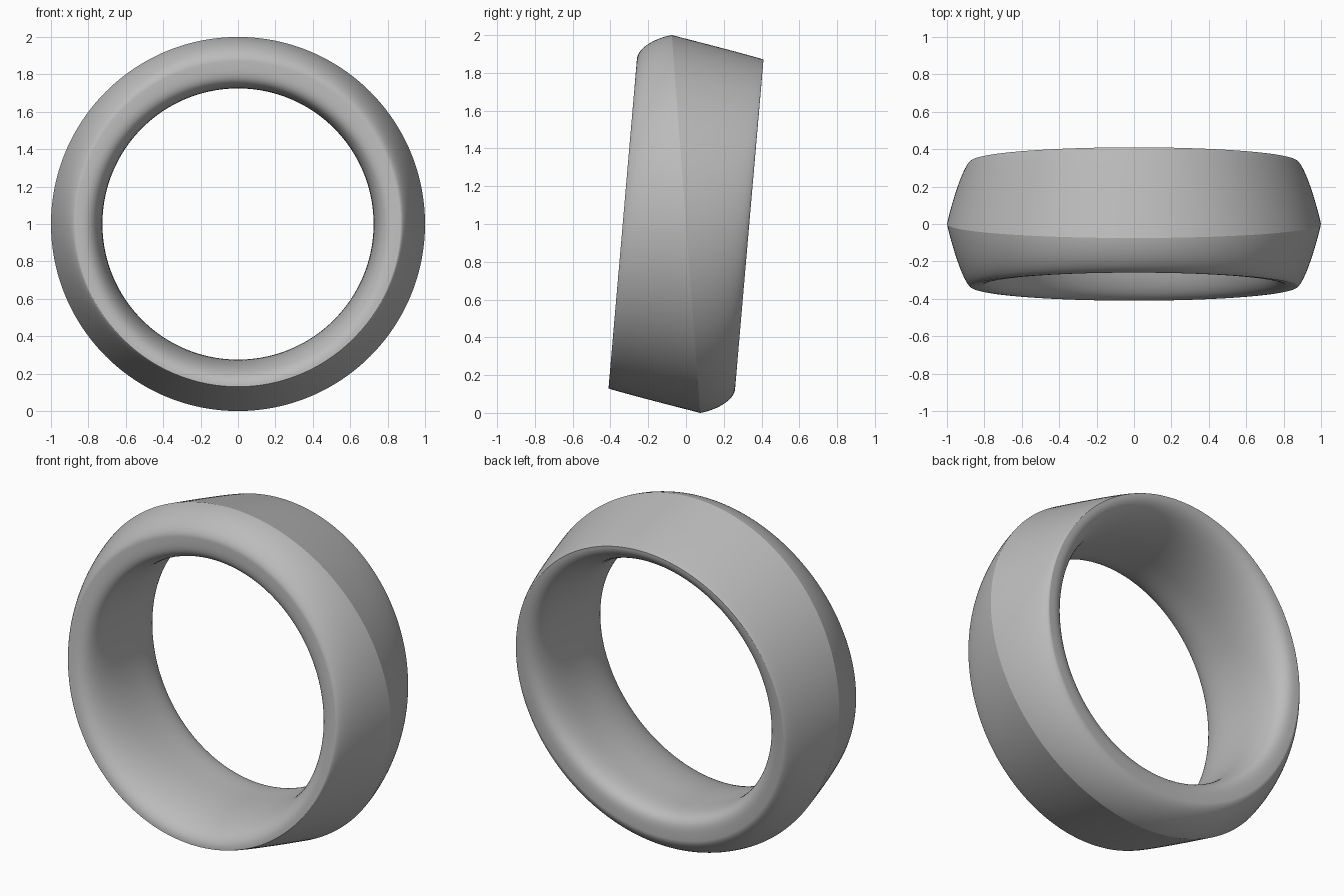
import bpy, bmesh, math

if "Cube" in bpy.data.objects:
    bpy.data.objects.remove(bpy.data.objects["Cube"])

SEGMENTS, STEPS = 192, 24
OUTER, RIM, INNER = 1.0, 0.87, 0.725   # radii of crest, rims and bore
HALF_WIDTH, TILT = 0.335, 0.075        # the rims tilt one way, the crest the other


def lerp(a, b, f):
    return a + (b - a) * f


def outer_curve(crest_y, rim_y, blunt):
    """Crest to rim: nearly straight on a sharp end, rounded on a blunt one."""
    points = []
    straight = lerp(0.95, 0.25, blunt)
    for i in range(STEPS + 1):
        a = i / STEPS * math.pi / 2
        drop = lerp(1 - math.cos(a), math.sin(a), straight)
        points.append((lerp(crest_y, rim_y, math.sin(a)), lerp(OUTER, RIM, drop)))
    return points


def inner_curve(rim_y, blunt):
    """Middle of the bore to rim: a superellipse, squarer on a blunt end."""
    points = []
    power = 2 / lerp(2.2, 4.2, blunt)
    for i in range(STEPS + 1):
        a = i / STEPS * math.pi / 2
        rise = 1 - max(math.cos(a), 0) ** power if i < STEPS else 1
        points.append((rim_y * math.sin(a) ** power, lerp(INNER, RIM, rise)))
    return points


def section(s):
    """Closed section: crest, back rim, bore, front rim."""
    crest = -TILT * s
    front, back = -HALF_WIDTH + TILT * s, HALF_WIDTH + TILT * s
    front_blunt, back_blunt = (1 + s) / 2, (1 - s) / 2
    out_back = outer_curve(crest, back, back_blunt)
    in_back = inner_curve(back, back_blunt)
    in_front = inner_curve(front, front_blunt)
    out_front = outer_curve(crest, front, front_blunt)
    return out_back[:-1] + in_back[:0:-1] + in_front[:-1] + out_front[:0:-1]


# Sweep the changing section around the ring
bm = bmesh.new()
rings = []
for k in range(SEGMENTS):
    a = 2 * math.pi * k / SEGMENTS
    rings.append([bm.verts.new((r * math.cos(a), y, 1 + r * math.sin(a)))
                  for y, r in section(math.sin(a))])
count = len(rings[0])
for k in range(SEGMENTS):
    here, there = rings[k], rings[(k + 1) % SEGMENTS]
    for j in range(count):
        n = (j + 1) % count
        face = bm.faces.new((here[j], here[n], there[n], there[j]))
        face.smooth = True
bmesh.ops.recalc_face_normals(bm, faces=bm.faces[:])

# Crisp outer crest, and rims that stay crisp only where the section is thin
for k in range(SEGMENTS):
    s = math.sin(2 * math.pi * (k + 0.5) / SEGMENTS)
    creases = [0]
    if s > -0.3:
        creases.append(STEPS)
    if s < 0.3:
        creases.append(3 * STEPS)
    for j in creases:
        edge = bm.edges.get((rings[k][j], rings[(k + 1) % SEGMENTS][j]))
        edge.smooth = False

mesh = bpy.data.meshes.new("ring_band")
bm.to_mesh(mesh)
bm.free()
ring = bpy.data.objects.new("ring_band", mesh)
bpy.context.collection.objects.link(ring)

# Plain grey
grey = bpy.data.materials.new("plain grey")
grey.use_nodes = True
colour = (0.5, 0.5, 0.5, 1)
grey.diffuse_color = colour
grey.node_tree.nodes["Principled BSDF"].inputs["Base Color"].default_value = colour
mesh.materials.append(grey)
